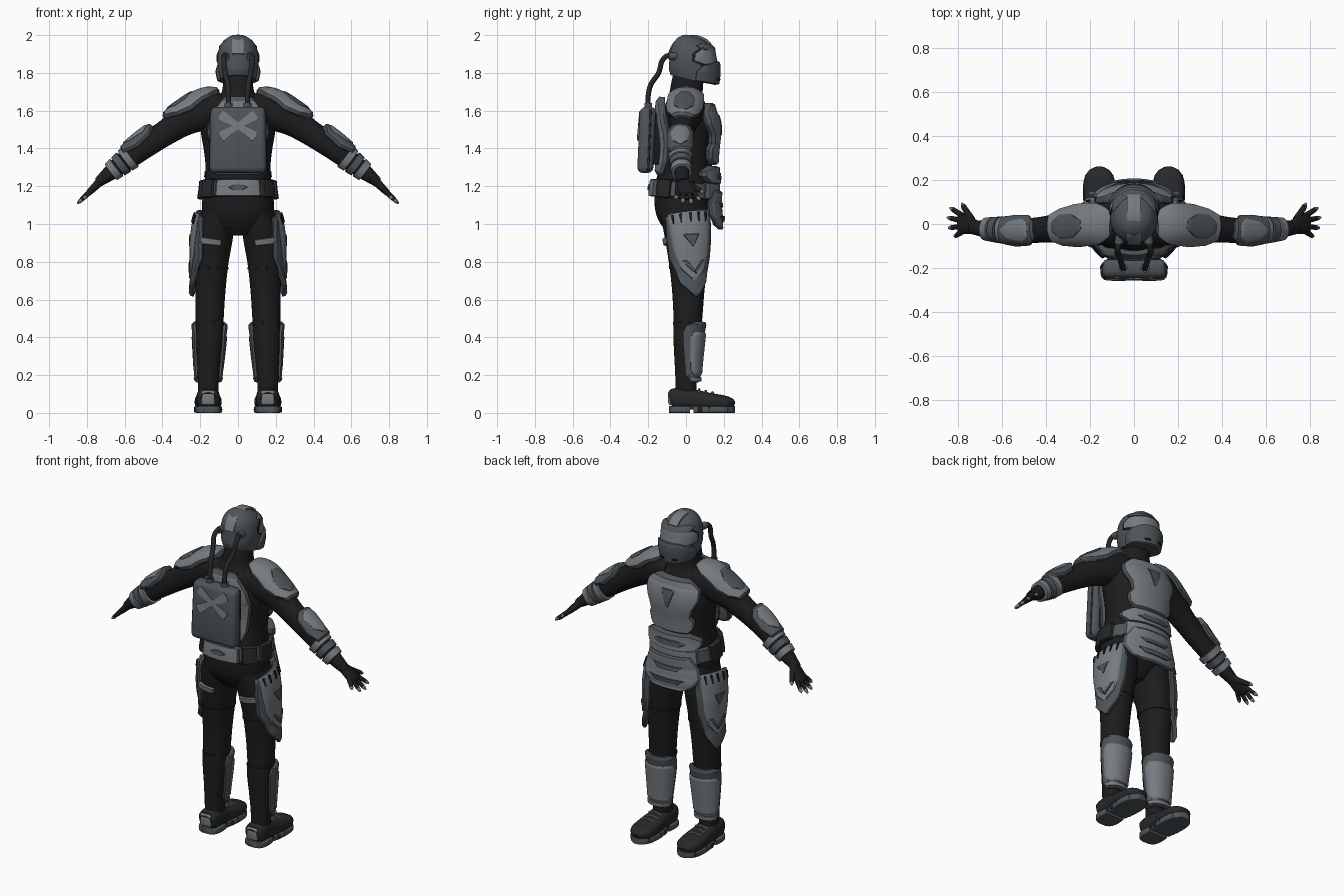
import bpy, bmesh, math
from mathutils import Vector

if "Cube" in bpy.data.objects:
    bpy.data.objects.remove(bpy.data.objects["Cube"])


def material(name, rgb):
    m = bpy.data.materials.new(name)
    m.diffuse_color = (*rgb, 1)
    m.use_nodes = True
    m.node_tree.nodes["Principled BSDF"].inputs["Base Color"].default_value = m.diffuse_color
    return m


BLACK = material("suit black", (0.012, 0.012, 0.013))
RUBBER = material("boot rubber", (0.02, 0.021, 0.022))
DARK = material("dark slate armour", (0.075, 0.09, 0.1))
LIGHT = material("light slate armour", (0.18, 0.2, 0.22))


class Surf:
    """Smooth tube through keys (t, x, y, z, r_u, r_v) with superellipse sections."""

    def __init__(self, keys, ref=(0, 1, 0), n=2.2):
        self.k, self.ref, self.n = keys, Vector(ref), n

    def at(self, t):
        k = self.k
        t = min(max(t, k[0][0]), k[-1][0])
        i = max(j for j in range(len(k) - 1) if k[j][0] <= t)
        h = k[i + 1][0] - k[i][0]
        s = (t - k[i][0]) / h

        def slope(j, c):
            a, b = max(j - 1, 0), min(j + 1, len(k) - 1)
            return (k[b][c] - k[a][c]) / (k[b][0] - k[a][0])
        return [(2*s**3 - 3*s*s + 1) * k[i][c] + (s**3 - 2*s*s + s) * h * slope(i, c)
                + (3*s*s - 2*s**3) * k[i + 1][c] + (s**3 - s*s) * h * slope(i + 1, c)
                for c in range(1, 6)]

    def pt(self, t, a, off=0):
        p = self.at(t)
        T = (Vector(self.at(t + .002)[:3]) - Vector(self.at(t - .002)[:3])).normalized()
        V = (self.ref - T * self.ref.dot(T)).normalized()
        U = V.cross(T)
        c, s = math.cos(math.radians(a)), math.sin(math.radians(a))
        e = 2 / self.n
        c, s = math.copysign(abs(c) ** e, c), math.copysign(abs(s) ** e, s)
        return Vector(p[:3]) + U * c * (max(p[3], 0) + off) + V * s * (max(p[4], 0) + off)


def finish(bm, name, mats, mirror=False):
    bmesh.ops.remove_doubles(bm, verts=bm.verts, dist=1e-5)
    bmesh.ops.recalc_face_normals(bm, faces=bm.faces)
    for side in (["right", "left"] if mirror else [""]):
        if side == "left":
            bmesh.ops.scale(bm, vec=(-1, 1, 1), verts=bm.verts)
            bmesh.ops.reverse_faces(bm, faces=bm.faces)
        me = bpy.data.meshes.new(name)
        bm.to_mesh(me)
        for m in mats:
            me.materials.append(m)
        me.shade_smooth()
        me.set_sharp_from_angle(angle=math.radians(38))
        ob = bpy.data.objects.new((side + "_" + name).strip("_"), me)
        bpy.context.collection.objects.link(ob)
    bm.free()


def loft(name, S, mats, rows=24, segs=28, mirror=False, rule=None, warp=None):
    bm = bmesh.new()
    t0, t1 = S.k[0][0], S.k[-1][0]
    ts = [t0 + (t1 - t0) * i / rows for i in range(rows + 1)]
    rings = []
    for t in ts:
        ps = [S.pt(t, 360 * j / segs) for j in range(segs)]
        rings.append([bm.verts.new(warp(p) if warp else p) for p in ps])
    for i in range(rows):
        for j in range(segs):
            q = (j + 1) % segs
            f = bm.faces.new((rings[i][j], rings[i][q], rings[i + 1][q], rings[i + 1][j]))
            f.material_index = rule(ts[i]) if rule else 0
    bm.faces.new(rings[0])
    bm.faces.new(rings[-1]).material_index = rule(t1) if rule else 0
    finish(bm, name, mats, mirror)


def plate(name, S, rows, off, thick, mats, mirror=False, warp=None, nu=16, nv=16):
    """Curved plate on S; rows (t, angle0, angle1[, extra offset]). A second material colours its rim."""
    bm = bmesh.new()
    a, b = rows[0][0], rows[-1][0]
    us = [0, .045, .955, 1] + [i / nu for i in range(1, nu)]
    ts = sorted({round(a + (b - a) * u, 5) for u in us} | {r[0] for r in rows})
    vs = [0, .06] + [.06 + .88 * j / nv for j in range(1, nv)] + [.94, 1]
    layers = ([], [])
    for i, t in enumerate(ts):
        k = max(j for j in range(len(rows) - 1) if rows[j][0] <= t + 1e-6)
        s = (t - rows[k][0]) / (rows[k + 1][0] - rows[k][0])
        r0, r1 = [list(r) + [0] * (4 - len(r)) for r in rows[k:k + 2]]
        _, a0, a1, ex = [x + (y - x) * s for x, y in zip(r0, r1)]
        for L, layer in enumerate(layers):
            line = []
            for j, v in enumerate(vs):
                edge = i in (0, len(ts) - 1) or j in (0, len(vs) - 1)
                o = off + ex - (thick if L else (thick * .4 if edge else 0))
                p = S.pt(t, a0 + (a1 - a0) * v, o)
                line.append(bm.verts.new(warp(p) if warp else p))
            layer.append(line)
    R, C = len(ts) - 1, len(vs) - 1
    rim = 1 if len(mats) > 1 else 0
    for g in layers:
        for i in range(R):
            for j in range(C):
                f = bm.faces.new((g[i][j], g[i][j + 1], g[i + 1][j + 1], g[i + 1][j]))
                f.material_index = rim if i in (0, R - 1) or j in (0, C - 1) else 0
    ij = ([(0, j) for j in range(C)] + [(i, C) for i in range(R)]
          + [(R, j) for j in range(C, 0, -1)] + [(i, 0) for i in range(R, 0, -1)])
    o, n = layers
    for (i, j), (k, l) in zip(ij, ij[1:] + ij[:1]):
        bm.faces.new((o[i][j], o[k][l], n[k][l], n[i][j])).material_index = rim
    bmesh.ops.dissolve_degenerate(bm, dist=1e-5, edges=bm.edges)
    finish(bm, name, mats, mirror)


def box(name, c, size, mats, bevel, mirror=False, warp=None):
    bm = bmesh.new()
    bmesh.ops.create_cube(bm, size=1)
    for v in bm.verts:
        v.co = Vector(c) + Vector([a * b for a, b in zip(v.co, size)])
    bmesh.ops.bevel(bm, geom=bm.edges[:], offset=bevel, segments=3, profile=.5, affect='EDGES')
    for v in bm.verts:
        v.co = warp(v.co) if warp else v.co
    finish(bm, name, mats, mirror)


def tube(name, pts, r, mats, mirror=False, ref=(0, 1, 0), rows=20, segs=12):
    keys = [(i, *p, r, r) for i, p in enumerate(pts)]
    loft(name, Surf(keys, ref, 2), mats, rows, segs, mirror)


# Suit: torso, legs, arms
torso = Surf([(z, 0, y, z, rx, ry) for z, y, rx, ry in [
    (.94, -.02, .09, .07), (1.02, -.018, .175, .13), (1.1, -.015, .19, .152), (1.2, -.008, .18, .155),
    (1.3, 0, .172, .138), (1.4, .008, .182, .135), (1.5, .01, .198, .142), (1.58, 0, .19, .13),
    (1.64, -.002, .145, .105), (1.68, 0, .095, .09), (1.73, .005, .08, .085), (1.82, .02, .075, .08)]])
loft("suit_torso", torso, [BLACK], 44, 40)
leg = Surf([(z, x, y, z, rx, ry) for z, x, y, rx, ry in [
    (.08, .157, 0, .052, .055), (.2, .157, 0, .057, .057), (.38, .152, .004, .07, .07),
    (.5, .15, .01, .074, .076), (.65, .146, .012, .08, .086), (.8, .14, .012, .09, .103),
    (.95, .125, .005, .1, .12), (1.07, .1, -.01, .08, .125)]])
loft("suit_leg", leg, [BLACK], 36, 32, True)
for z in (.47, .77):
    plate("leg_seam", leg, [(z - .007, 0, 360), (z + .007, 0, 360)], .004, .008, [BLACK], True, nu=2, nv=28)
arm = Surf([(x, x, y, z, r, q) for x, y, z, r, q in [
    (.08, 0, 1.605, .085, .1), (.16, 0, 1.6, .1, .095), (.28, -.012, 1.55, .082, .077), (.38, -.022, 1.485, .068, .062),
    (.48, -.03, 1.42, .064, .056), (.58, -.028, 1.345, .055, .05), (.68, -.022, 1.268, .04, .038),
    (.74, -.015, 1.22, .026, .03)]])
loft("suit_arm", arm, [BLACK], 34, 28, True)

# Gloves with grey fingertips
palm = Surf([(0, .715, -.018, 1.24, .025, .028), (1, .75, -.005, 1.205, .021, .042),
             (2, .79, .003, 1.165, .016, .046), (3, .8, .004, 1.155, .008, .035)])
loft("glove_palm", palm, [BLACK], 10, 18, True)
for y, tip in [(.036, (.838, .075, 1.125)), (.014, (.85, .03, 1.108)),
               (-.01, (.845, -.018, 1.112)), (-.032, (.818, -.058, 1.132))]:
    b, e = Vector((.778, y, 1.176)), Vector(tip)
    loft("glove_finger", Surf([(u, *b.lerp(e, u), r, r) for u, r in
         [(0, .014), (.5, .012), (.85, .01), (1, .004)]], n=2), [BLACK, LIGHT], 12, 10, True, lambda t: int(t > .72))
b, e = Vector((.74, .02, 1.21)), Vector((.785, .095, 1.165))
loft("glove_thumb", Surf([(u, *b.lerp(e, u), r, r) for u, r in [(0, .018), (.5, .014), (.85, .011), (1, .004)]],
     (0, 0, 1), 2), [BLACK, LIGHT], 12, 10, True, lambda t: int(t > .75))

# Helmet, leaning down towards the chin
def lean(p):
    return Vector((p.x, p.y, p.z - max(0, 1.83 - p.z) / .06 * .27 * p.y))


helm = Surf([(z, 0, y, z, rx, ry) for z, y, rx, ry in [
    (1.77, .038, .094, .12), (1.82, .036, .105, .126), (1.88, .032, .109, .12), (1.93, .03, .1, .112),
    (1.965, .032, .08, .088), (1.985, .035, .054, .06), (1.994, .037, .032, .035), (1.998, .038, .004, .004)]], n=2.1)
loft("helmet_shell", helm, [DARK], 46, 40, warp=lean)
plate("visor_frame", helm, [(1.832, 25, 155), (1.86, 0, 180), (1.9, 0, 180), (1.935, 22, 158)], .004, .008, [BLACK])
plate("visor", helm, [(1.84, 32, 148), (1.862, 6, 174), (1.9, 8, 172), (1.926, 28, 152)], .009, .008, [LIGHT])
plate("helmet_brow", helm, [(1.92, 30, 150), (1.945, 12, 168), (1.96, 30, 150)], .013, .014, [DARK])
plate("helmet_jaw", helm, [(1.772, 5, 175), (1.81, 8, 172, .004), (1.835, 25, 155, .004), (1.852, 65, 115, 0)],
      .018, .022, [DARK], warp=lean)
for a in (62, 102):
    plate("jaw_vent", helm, [(1.785, a, a + 16), (1.792, a, a + 16)], .025, .006, [BLACK], warp=lean, nu=2, nv=4)
crest = [(-.088, 1.9), (-.068, 1.945), (-.035, 1.978), (.035, 1.994), (.095, 1.978), (.13, 1.95)]
loft("helmet_crest", Surf([(i, 0, y, z, .008, .032) for i, (y, z) in enumerate(crest)], (1, 0, 0), 4), [LIGHT], 20, 20)

# Back plate, backpack, cross marking and air hoses
plate("back_plate", torso, [(1.25, 232, 308, -.012), (1.32, 222, 318), (1.5, 222, 318), (1.58, 228, 312, .01),
                            (1.665, 245, 295, .03)], .03, .035, [LIGHT, DARK])


def taper(p):
    return Vector((p.x * (1 - .12 * (p.z - 1.27)), p.y + .09 * max(0, p.z - 1.45), p.z))


box("backpack", (0, -.215, 1.445), (.305, .085, .35), [DARK], .03, warp=taper)
box("backpack_mount", (0, -.165, 1.45), (.22, .07, .27), [BLACK], .01)
box("backpack_seam", (0, -.2, 1.445), (.311, .012, .33), [RUBBER], .005, warp=taper)
for s in (1, -1):
    bm = bmesh.new()
    for d, w in [(-.112, .02), (-.1, .027), (-.03, .016), (.03, .016), (.1, .027), (.112, .02)]:
        for e in (w, -w):
            x, z = d * .84 - e * .54, d * .54 + e * .84
            bm.verts.new((s * x, -.2605 + .09 * max(0, z + .07), 1.52 + z))
    bm.verts.ensure_lookup_table()
    v = bm.verts[:]
    fs = [bm.faces.new((v[i], v[i + 1], v[i + 3], v[i + 2])) for i in range(0, 10, 2)]
    ex = bmesh.ops.extrude_face_region(bm, geom=fs)
    bmesh.ops.translate(bm, vec=(0, .008, 0), verts=[g for g in ex["geom"] if isinstance(g, bmesh.types.BMVert)])
    finish(bm, "backpack_cross_bar", [LIGHT])
tube("air_hose", [(.05, -.2, 1.6), (.05, -.2, 1.68), (.055, -.185, 1.74), (.068, -.145, 1.8), (.075, -.128, 1.86),
                  (.072, -.1, 1.89), (.066, -.06, 1.888)], .0135, [RUBBER], True, (1, 0, 0), 30)
tube("hose_collar", [(.05, -.2, 1.6), (.05, -.2, 1.64)], .021, [DARK], True, rows=2)
tube("hose_socket", [(.068, -.09, 1.888), (.062, -.04, 1.888)], .021, [DARK], True, (1, 0, 0), rows=2)

# Chest and belly armour
plate("chest_plate", torso, [(1.325, 58, 122), (1.36, 46, 134), (1.4, 44, 136), (1.43, 52, 128), (1.47, 50, 130),
                             (1.52, 38, 142), (1.58, 38, 142), (1.62, 48, 132, .01), (1.64, 58, 122, .02)],
      .035, .04, [LIGHT, DARK], nu=24)
plate("chest_triangle", torso, [(1.47, 89, 91), (1.55, 80, 100)], .039, .008, [DARK], nu=6, nv=6)
plate("belly_plate", torso, [(1.225, 45, 135), (1.26, 28, 152), (1.285, 28, 152), (1.32, 55, 125)],
      .042, .045, [LIGHT, DARK])
plate("belly_inset", torso, [(1.25, 75, 105), (1.268, 62, 118), (1.285, 75, 105)], .047, .008, [DARK], nu=6)

# Belt, pouches and hanging front guard
plate("belt", torso, [(1.14, 0, 360), (1.222, 0, 360)], .016, .02, [DARK], nu=3, nv=48)
plate("belt_back_plate", torso, [(1.135, 236, 304), (1.225, 236, 304)], .032, .03, [LIGHT, DARK], nu=6)
plate("belt_back_oval", torso, [(1.165, 266, 274), (1.18, 258, 282), (1.195, 266, 274)], .038, .01, [DARK], nu=6)
for a in (-52, -14):
    plate("belt_pouch", torso, [(1.132, a, a + 30), (1.23, a, a + 30)], .028, .025, [RUBBER], True, nu=4, nv=8)
plate("belt_front_plate", torso, [(1.14, 38, 142), (1.228, 38, 142)], .034, .03, [LIGHT, DARK], nu=6)
plate("groin_guard", torso, [(.975, 72, 108, .085), (1.0, 55, 125, .06), (1.06, 42, 138, .03), (1.12, 42, 138, .012),
                             (1.19, 54, 126, .01)], .036, .02, [LIGHT, DARK])
for z, h, x in ((1.02, 24, .05), (1.1, 22, .02)):
    plate("groin_guard_inset", torso, [(z, 90 - h * .6, 90 + h * .6, x), (z + .028, 90 - h, 90 + h, x - .008)],
          .041, .008, [DARK], nu=4)

# Shoulder and forearm armour
plate("shoulder_pad", arm, [(.1, 158, 200), (.15, 125, 235), (.24, 108, 252), (.3, 115, 245), (.35, 145, 215)],
      .026, .03, [LIGHT, DARK], True)
plate("shoulder_inset", arm, [(.2, 172, 188), (.24, 152, 208), (.29, 150, 210), (.32, 170, 190)],
      .031, .008, [DARK], True, nu=8)
plate("elbow_guard", arm, [(.42, 150, 210), (.45, 115, 245), (.52, 105, 255), (.58, 125, 235)],
      .024, .026, [DARK], True)
plate("elbow_inset", arm, [(.44, 160, 200), (.47, 140, 220), (.53, 150, 210), (.56, 175, 185)],
      .029, .008, [LIGHT], True, nu=8)
for i, t in enumerate((.565, .603, .641)):
    plate("bracer_band", arm, [(t, 0, 360), (t + .032, 0, 360)], .014, .016, [(LIGHT, DARK)[i % 2]], True, nu=3, nv=24)

# Thigh guards
plate("thigh_guard", leg, [(.615, 16, 24, .02), (.69, -25, 55, .012), (.74, -38, 66), (.82, -62, 76),
                           (.95, -58, 76), (1.035, -44, 62, .012)], .018, .022, [DARK], True, nu=20)
plate("thigh_guard_face", leg, [(.7, 12, 16, .008), (.76, -18, 44), (.84, -34, 54), (.95, -38, 56),
                                (1.04, -34, 52, .012)], .026, .014, [LIGHT], True)
plate("thigh_triangle", leg, [(.87, 9, 11), (.93, -8, 24)], .03, .008, [DARK], True, nu=6, nv=6)
for s in (-1, 1):
    plate("thigh_chevron", leg, [(.735, 14, 18, .006), (.75, 14, 14 + s * 8, .004), (.8, 14 + s * 16, 14 + s * 26)],
          .03, .008, [DARK], True, nu=6, nv=4)
for a in (-26, -10, 6, 22, 38):
    plate("thigh_slot", leg, [(.985, a + 1, a + 3, .006), (1.02, a, a + 5, .01), (1.03, a, a + 5, .011)],
          .031, .008, [BLACK], True, nu=3, nv=3)
plate("thigh_strap", leg, [(.895, -112, -55), (.93, -112, -55)], .014, .016, [LIGHT], True, nu=3)

# Shin guards
plate("shin_guard", leg, [(.16, 20, 160), (.2, -2, 182), (.42, -14, 194), (.465, -2, 182, .004), (.485, 30, 150, .008)],
      .02, .024, [DARK], True)
plate("shin_guard_face", leg, [(.2, 30, 150), (.23, 16, 164), (.4, 10, 170), (.43, 24, 156)], .028, .014, [LIGHT], True)
plate("shin_cuff", leg, [(.165, 25, 155), (.188, 10, 170)], .027, .012, [LIGHT], True, nu=3)

# Boots, soles, heel caps and laces
boot = Surf([(y, .158, y, z, w, h) for y, z, w, h in [
    (-.085, .068, .04, .04), (-.07, .072, .057, .055), (0, .076, .062, .058), (.06, .068, .063, .052),
    (.13, .06, .071, .045), (.21, .054, .067, .036), (.245, .048, .045, .026), (.257, .044, .02, .014)]],
    (0, 0, 1), 2.7)
loft("boot", boot, [RUBBER], 28, 28, True)
for name, ks in (("boot_heel", [(-.09, .03), (-.078, .055), (-.03, .068), (.022, .064)]),
                 ("boot_sole", [(.04, .062), (.12, .074), (.2, .07), (.24, .05), (.26, .02)])):
    loft(name, Surf([(y, .158, y, .018, w, .018) for y, w in ks], (0, 0, 1), 9), [DARK], 14, 24, True)
box("boot_arch", (.158, .03, .03), (.11, .06, .025), [RUBBER], .004, True)
for y in (.075, .125, .175, .215):
    box("sole_lug", (.158, y, .02), (.148 - max(0, y - .15) * .3, .022, .03), [RUBBER], .005, True)
box("heel_cap", (.158, -.083, .08), (.07, .022, .075), [LIGHT], .01, True)
for y, z in ((.07, .12), (.105, .111), (.14, .104)):
    tube("boot_lace", [(.115, y, z - .008), (.158, y, z + .004), (.201, y, z - .008)], .007, [LIGHT], True, rows=8, segs=8)
